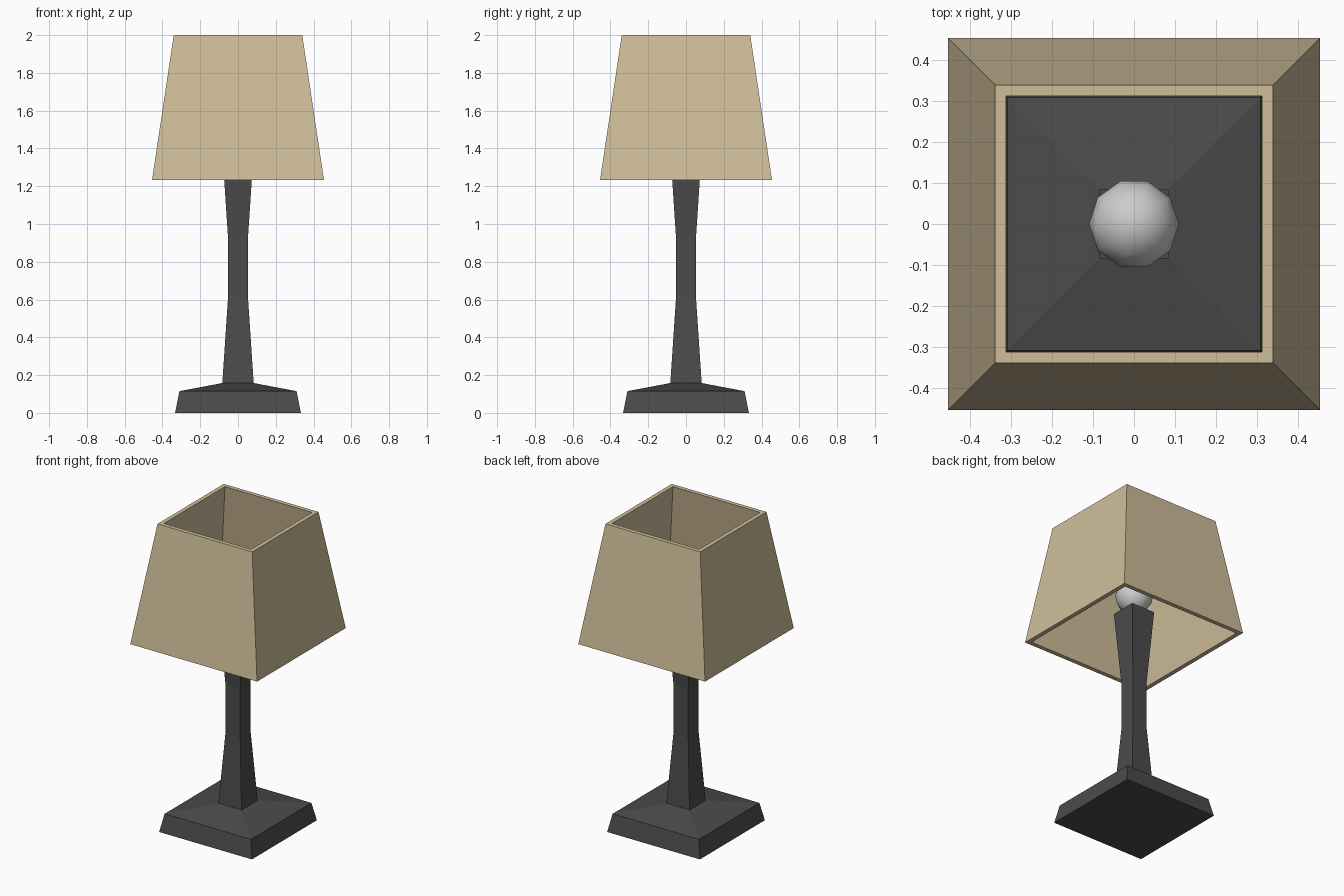
import bpy, bmesh

if "Cube" in bpy.data.objects:
    bpy.data.objects.remove(bpy.data.objects["Cube"])


def material(name, rgb):
    m = bpy.data.materials.new(name)
    m.diffuse_color = (*rgb, 1)
    m.use_nodes = True
    m.node_tree.nodes["Principled BSDF"].inputs["Base Color"].default_value = m.diffuse_color
    return m


def square_loft(name, profile, mat, closed=False):
    """Stack square rings from (half_width, z) pairs; closed joins last ring to first."""
    bm = bmesh.new()
    corners = ((-1, -1), (1, -1), (1, 1), (-1, 1))
    rings = [[bm.verts.new((sx * h, sy * h, z)) for sx, sy in corners] for h, z in profile]
    pairs = list(zip(rings, rings[1:]))
    if closed:
        pairs.append((rings[-1], rings[0]))
    for a, b in pairs:
        for i in range(4):
            j = (i + 1) % 4
            bm.faces.new((a[i], a[j], b[j], b[i]))
    if not closed:
        bm.faces.new(rings[0][::-1])
        bm.faces.new(rings[-1])
    bmesh.ops.recalc_face_normals(bm, faces=bm.faces)
    mesh = bpy.data.meshes.new(name)
    bm.to_mesh(mesh)
    bm.free()
    mesh.materials.append(mat)
    obj = bpy.data.objects.new(name, mesh)
    bpy.context.collection.objects.link(obj)
    return obj


dark = material("dark_grey", (0.07, 0.07, 0.07))
fabric = material("beige_fabric", (0.62, 0.51, 0.32))

# Base plate with sloped top
square_loft("base", [(0.333, 0), (0.31, 0.115), (0.083, 0.158)], dark)

# Waisted column
square_loft("column", [(0.083, 0.158), (0.053, 0.61), (0.053, 0.93), (0.084, 1.40)], dark)

# Hollow tapered shade, open at top and bottom
square_loft("shade", [(0.455, 1.233), (0.34, 2.0), (0.313, 2.0), (0.427, 1.233)], fabric, closed=True)

# Ten-sided smooth bulb resting on the column
bpy.ops.mesh.primitive_uv_sphere_add(segments=10, ring_count=8, radius=0.11,
                                     location=(0, 0, 1.51), rotation=(0, 0, 1.5707963))
bulb = bpy.context.object
bulb.name = "bulb"
bpy.ops.object.shade_smooth()
